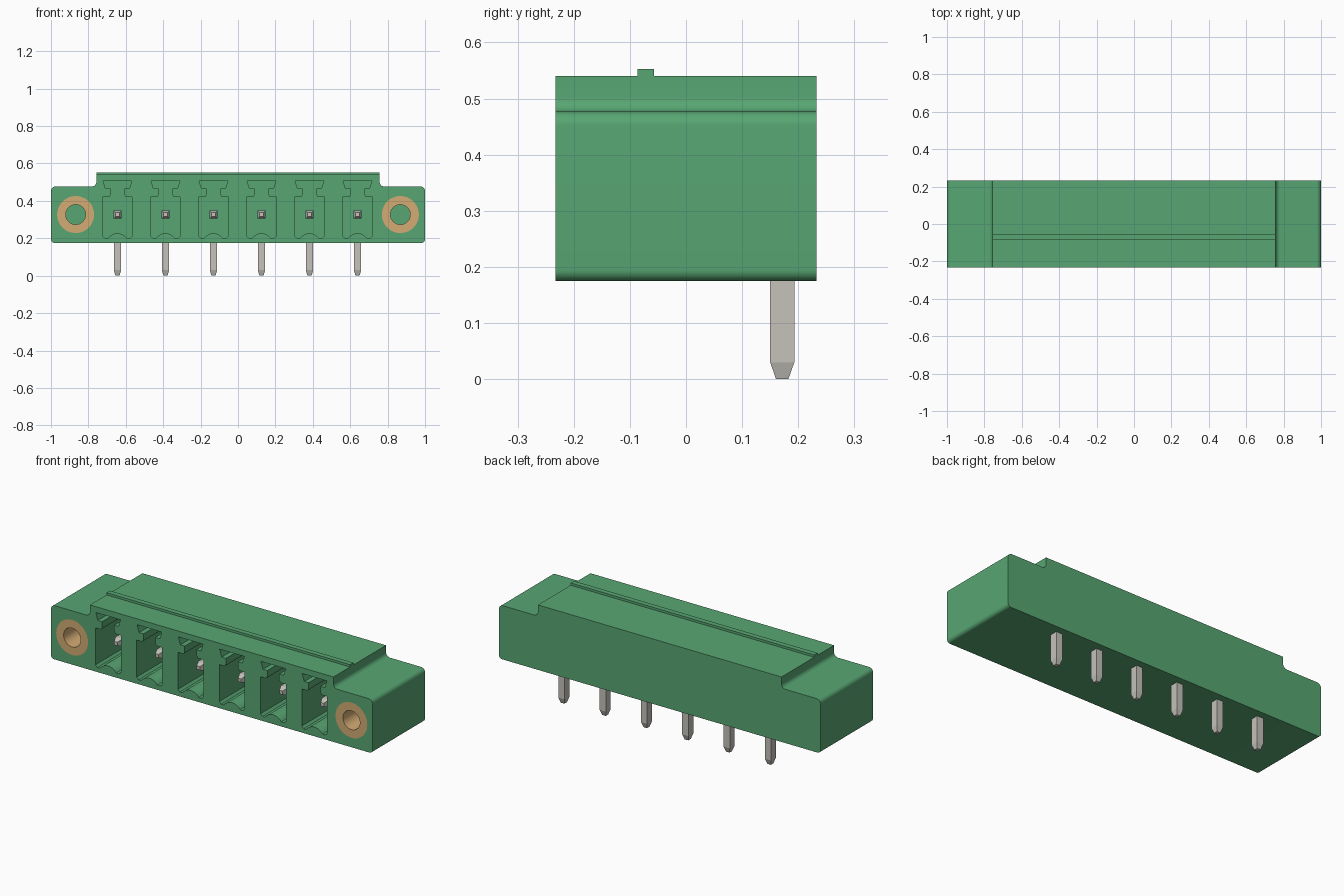
import bpy, bmesh, math

if "Cube" in bpy.data.objects:
    bpy.data.objects.remove(bpy.data.objects["Cube"], do_unlink=True)

FRONT, BACK = -0.233, 0.233
PIN_X = [-0.6445 + 0.2567 * i for i in range(6)]
PIN_Z = 0.327
SCREW_X, R_OUT, R_IN, SCREW_END = 0.868, 0.099, 0.053, 0.08


def material(name, hex_rgb):
    lin = []
    for i in (0, 2, 4):
        c = int(hex_rgb[i:i + 2], 16) / 255
        lin.append(c / 12.92 if c <= 0.04045 else ((c + 0.055) / 1.055) ** 2.4)
    m = bpy.data.materials.new(name)
    m.use_nodes = True
    m.diffuse_color = (*lin, 1)
    m.node_tree.nodes["Principled BSDF"].inputs["Base Color"].default_value = (*lin, 1)
    return m


GREEN = material("green plastic", "58A673")
BRASS = material("brass", "D4AC74")
METAL = material("pin metal", "C5C2BA")


def arc(cx, cz, r, a0, a1, n=8):
    angles = [math.radians(a0 + (a1 - a0) * i / n) for i in range(n + 1)]
    return [(cx + r * math.cos(a), cz + r * math.sin(a)) for a in angles]


def mirrored(half):
    """Close a right-hand half outline with its mirror image."""
    return half + [(-x, z) for x, z in reversed(half) if x > 1e-5]


def prism(bm, outline, y0, y1, dx=0.0, dz=0.0):
    """Extrude an x-z outline from y0 to y1."""
    a = [bm.verts.new((x + dx, y0, z + dz)) for x, z in outline]
    b = [bm.verts.new((x + dx, y1, z + dz)) for x, z in outline]
    bm.faces.new(a)
    bm.faces.new(b)
    for i in range(len(a)):
        j = (i + 1) % len(a)
        bm.faces.new((a[i], a[j], b[j], b[i]))


def loft(bm, rings):
    """Join rings of equal length and cap both ends."""
    loops = [[bm.verts.new(p) for p in ring] for ring in rings]
    for a, b in zip(loops, loops[1:]):
        for i in range(len(a)):
            j = (i + 1) % len(a)
            bm.faces.new((a[i], a[j], b[j], b[i]))
    bm.faces.new(loops[0])
    bm.faces.new(loops[-1])


def finish(bm, name, mat):
    bmesh.ops.recalc_face_normals(bm, faces=bm.faces)
    me = bpy.data.meshes.new(name)
    bm.to_mesh(me)
    bm.free()
    me.materials.append(mat)
    ob = bpy.data.objects.new(name, me)
    bpy.context.collection.objects.link(ob)
    return ob


def activate(ob):
    bpy.ops.object.select_all(action='DESELECT')
    ob.select_set(True)
    bpy.context.view_layer.objects.active = ob


def smooth(ob):
    activate(ob)
    bpy.ops.object.shade_smooth_by_angle(angle=math.radians(30))


# Housing: stepped outline with rounded flange corners and a fillet at the step
bm = bmesh.new()
prism(bm, mirrored(arc(0.98, 0.195, 0.02, -90, 0)
                   + arc(0.975, 0.452, 0.025, 0, 90)
                   + arc(0.782, 0.502, 0.025, 270, 180)
                   + [(0.757, 0.54)]), FRONT, BACK)
housing = finish(bm, "housing", GREEN)

# Cutter: six keyed sockets and two screw bores
socket = mirrored(arc(0, 0.166, 0.061, 90, 35)
                  + [(0.067, 0.2), (0.079, 0.212), (0.079, 0.42), (0.045, 0.42),
                     (0.037, 0.432), (0.037, 0.466), (0.064, 0.466), (0.077, 0.507)])
bm = bmesh.new()
for x in PIN_X:
    prism(bm, socket, FRONT - 0.1, 0.1, dx=x)
for s in (-1, 1):
    prism(bm, arc(0, 0, R_OUT, 0, 360, 48)[:-1], FRONT - 0.1, SCREW_END,
          dx=s * SCREW_X, dz=PIN_Z)
cutter = finish(bm, "socket_cutter", GREEN)
cutter.hide_render = True
mod = housing.modifiers.new("sockets", 'BOOLEAN')
mod.operation = 'DIFFERENCE'
mod.solver = 'EXACT'
mod.object = cutter
activate(housing)
bpy.ops.object.modifier_apply(modifier=mod.name)
bpy.data.objects.remove(cutter, do_unlink=True)
smooth(housing)

# Keying rib along the top
bm = bmesh.new()
prism(bm, [(-0.757, 0.535), (0.757, 0.535), (0.757, 0.553), (-0.757, 0.553)],
      -0.086, -0.057)
finish(bm, "top_rib", GREEN)

# Brass threaded inserts: hollow sleeves flush with the front
for side, s in (("right", -1), ("left", 1)):
    bm = bmesh.new()
    n = 48
    section = [(R_IN, FRONT), (R_OUT, FRONT), (R_OUT, SCREW_END), (R_IN, SCREW_END)]
    loops = []
    for r, y in section:
        loops.append([bm.verts.new((s * SCREW_X + r * math.cos(2 * math.pi * i / n), y,
                                    PIN_Z + r * math.sin(2 * math.pi * i / n)))
                      for i in range(n)])
    for k in range(4):
        a, b = loops[k], loops[(k + 1) % 4]
        for i in range(n):
            j = (i + 1) % n
            bm.faces.new((a[i], a[j], b[j], b[i]))
    smooth(finish(bm, side + "_screw_insert", BRASS))

# Bent contact pins: a contact inside each socket and a solder leg below
SQUARE = [(-1, -1), (1, -1), (1, 1), (-1, 1)]
for k, x in enumerate(PIN_X):
    bm = bmesh.new()
    loft(bm, [[(x + u * h, y, PIN_Z + v * h) for u, v in SQUARE]
              for y, h in ((-0.165, 0.01), (-0.135, 0.021), (0.193, 0.021))])
    loft(bm, [[(x + u * hx, 0.1715 + v * hy, z) for u, v in SQUARE]
              for z, hx, hy in ((0, 0.011, 0.011), (0.03, 0.0195, 0.0215),
                                (PIN_Z, 0.0195, 0.0215))])
    finish(bm, "contact_pin_%d" % (k + 1), METAL)
